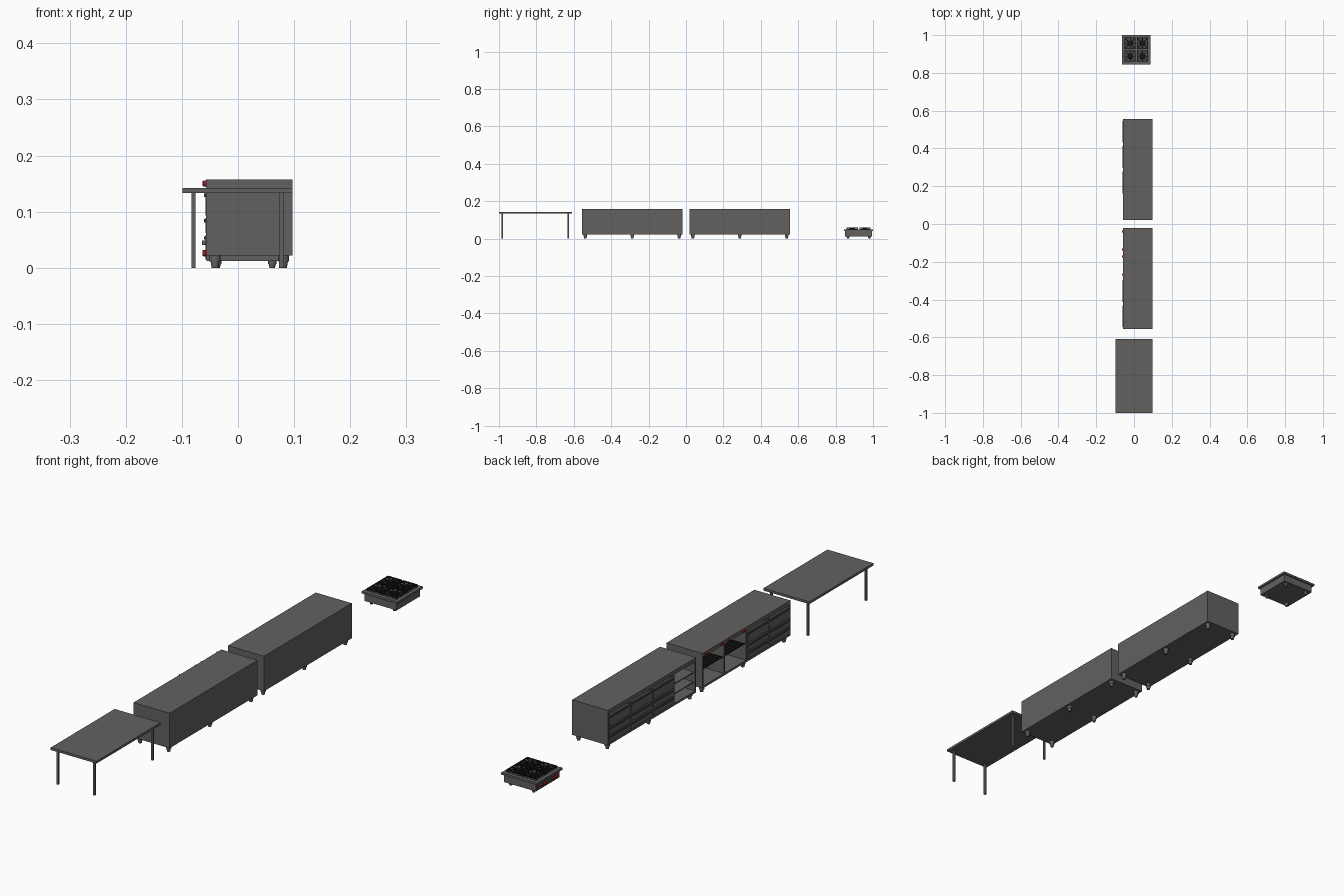
import bpy, bmesh, math
from mathutils import Matrix, Vector

if "Cube" in bpy.data.objects:
    bpy.data.objects.remove(bpy.data.objects["Cube"])


def material(name, rgb):
    m = bpy.data.materials.new(name)
    m.diffuse_color = (*rgb, 1)
    m.use_nodes = True
    m.node_tree.nodes["Principled BSDF"].inputs["Base Color"].default_value = m.diffuse_color
    return m


STEEL = material("grey steel", (0.125, 0.12, 0.115))
DARK = material("dark steel", (0.065, 0.063, 0.062))
BLACK = material("black iron", (0.012, 0.012, 0.012))
RED = material("red", (0.40, 0.008, 0.015))


def finish(name, bm, mat, smooth=False):
    me = bpy.data.meshes.new(name)
    bm.to_mesh(me)
    bm.free()
    me.materials.append(mat)
    ob = bpy.data.objects.new(name, me)
    bpy.context.collection.objects.link(ob)
    if smooth:
        bpy.ops.object.select_all(action='DESELECT')
        ob.select_set(True)
        bpy.context.view_layer.objects.active = ob
        bpy.ops.object.shade_smooth_by_angle(angle=math.radians(35))
    return ob


def add_box(bm, x0, x1, y0, y1, z0, z1):
    c = Vector(((x0 + x1) / 2, (y0 + y1) / 2, (z0 + z1) / 2))
    s = Matrix.Diagonal((x1 - x0, y1 - y0, z1 - z0, 1))
    bmesh.ops.create_cube(bm, size=1, matrix=Matrix.Translation(c) @ s)


def boxes(name, mat, items):
    bm = bmesh.new()
    for b in items:
        add_box(bm, *b)
    return finish(name, bm, mat)


def cones(name, mat, items, along_x=False, seg=20):
    """Each item: centre x, y, z, bottom radius, top radius, height."""
    bm = bmesh.new()
    turn = Matrix.Rotation(-math.pi / 2, 4, 'Y') if along_x else Matrix()
    for x, y, z, r1, r2, h in items:
        bmesh.ops.create_cone(bm, cap_ends=True, segments=seg, radius1=r1, radius2=r2,
                              depth=h, matrix=Matrix.Translation((x, y, z)) @ turn)
    return finish(name, bm, mat, True)


def feet(name, xs, ys, top, r):
    items = []
    for x in xs:
        for y in ys:
            items.append((x, y, top * 0.75, r * 0.95, r, top * 0.5))
            items.append((x, y, top * 0.25, r * 0.6, r * 0.8, top * 0.5))
    cones(name, STEEL, items)


# ---- table ----
boxes("table_top", STEEL, [(-0.099, 0.097, -1.0, -0.61, 0.133, 0.142)])
boxes("table_legs", STEEL, [(x - 0.0037, x + 0.0037, y - 0.0037, y + 0.0037, 0, 0.134)
                            for x in (-0.079, 0.077) for y in (-0.983, -0.63)])

# ---- cabinets: four bays each, fronts face -x ----
FX, BX, ZB, ZT = -0.057, 0.097, 0.022, 0.157
BAY = 0.535 / 4
T = 0.004


def cabinet(name, y0):
    y1 = y0 + 4 * BAY
    parts = [(FX, BX, y0, y1, ZT - 0.015, ZT), (FX, BX, y0, y1, ZB, ZB + 0.008),
             (BX - T, BX, y0, y1, ZB, ZT)]
    for i in range(5):
        w = 0.006 if i in (0, 4) else 0.003
        yc = y0 + i * BAY
        a = max(y0, yc - w)
        parts.append((FX, BX, a, min(y1, yc + w), ZB, ZT))
    boxes(name + "_body", STEEL, parts)
    feet(name + "_feet", (-0.041, 0.081), (y0 + 0.017, (y0 + y1) / 2, y1 - 0.017), 0.023, 0.010)


def drawers(name, y0):
    a, b = y0 + 0.006, y0 + BAY - 0.006
    rows = [(0.032, 0.058), (0.062, 0.089), (0.093, 0.134)]
    boxes(name + "_fronts", STEEL, [(FX - 0.001, FX + 0.006, a, b, z0, z1) for z0, z1 in rows])
    # long lip handles along the upper edge of each front
    boxes(name + "_handles", DARK, [(FX - 0.004, FX, a + 0.003, b - 0.003, z1 - 0.008, z1 - 0.002)
                                    for z0, z1 in rows])


def shelf_bay(name, y0):
    a, b = y0 + 0.003, y0 + BAY - 0.003
    boxes(name + "_shelves", STEEL, [(FX + 0.006, BX - T, a, b, z, z + 0.004) for z in (0.06, 0.098)])


def oven_bay(name, y0):
    a, b = y0 + 0.003, y0 + BAY - 0.003
    # wire rack inside the open oven
    bars = [(FX + 0.005, BX - T, a + (b - a) * k / 11 - 0.0015, a + (b - a) * k / 11 + 0.0015,
             0.094, 0.098) for k in range(1, 11)]
    bars += [(x, x + 0.004, a, b, 0.091, 0.095) for x in (FX + 0.005, 0.018, BX - T - 0.004)]
    boxes(name + "_rack", BLACK, bars)
    # control knobs on the top rail
    for tag, yk in (("left", b - 0.016), ("right", a + 0.016)):
        cones(f"{name}_{tag}_knob", RED, [(FX - 0.0025, yk, 0.150, 0.0058, 0.0050, 0.006)], True)
        boxes(f"{name}_{tag}_knob_grip", RED,
              [(FX - 0.0065, FX - 0.005, yk - 0.0014, yk + 0.0014, 0.1455, 0.1545)])


A, B = -0.555, 0.02
cabinet("oven_cabinet", A)
cabinet("drawer_cabinet", B)
for i in range(2):
    drawers(f"oven_cabinet_drawers_{i + 1}", A + i * BAY)
    oven_bay(f"oven_{i + 1}", A + (i + 2) * BAY)
shelf_bay("drawer_cabinet_open_bay", B)
for i in range(1, 4):
    drawers(f"drawer_cabinet_drawers_{i}", B + i * BAY)

# ---- four-burner stove top ----
boxes("stove_body", STEEL, [(-0.056, 0.081, 0.851, 0.994, 0.012, 0.042)])
boxes("stove_top_plate", STEEL, [(-0.064, 0.088, 0.845, 1.0, 0.041, 0.049)])
feet("stove_feet", (-0.037, 0.061), (0.866, 0.980), 0.013, 0.008)
for i, (cx, cy) in enumerate([(x, y) for x in (-0.021, 0.045) for y in (0.889, 0.957)], 1):
    h = 0.030
    boxes(f"burner_pan_{i}", DARK, [(cx - h, cx + h, cy - h, cy + h, 0.048, 0.0500)])
    cones(f"burner_{i}", BLACK, [(cx, cy, 0.0515, 0.015, 0.014, 0.004),
                                 (cx, cy, 0.0545, 0.010, 0.009, 0.003)])
    # grate: square frame, fingers and posts
    w, z0, z1 = 0.0014, 0.055, 0.059
    bars = []
    for s in (-1, 1):
        e = s * (h - w)
        bars += [(cx - h, cx + h, cy + e - w, cy + e + w, z0, z1),
                 (cx + e - w, cx + e + w, cy - h, cy + h, z0, z1)]
        lo, hi = sorted((s * 0.007, s * h))
        bars += [(cx + lo, cx + hi, cy - w, cy + w, z0, z1),
                 (cx - w, cx + w, cy + lo, cy + hi, z0, z1)]
        bars += [(cx + e - w, cx + e + w, cy + t * (h - w) - w, cy + t * (h - w) + w, 0.049, z0)
                 for t in (-1, 1)]
    bm = bmesh.new()
    for b in bars:
        add_box(bm, *b)
    for k in range(4):
        m = (Matrix.Translation((cx, cy, 0.057)) @ Matrix.Rotation(math.pi / 4 + k * math.pi / 2, 4, 'Z')
             @ Matrix.Translation((0.026, 0, 0)) @ Matrix.Diagonal((0.027, 0.0028, 0.0036, 1)))
        bmesh.ops.create_cube(bm, size=1, matrix=m)
    finish(f"grate_{i}", bm, BLACK)

# stove knobs on the front panel
boxes("stove_control_panel", DARK, [(-0.058, -0.055, 0.858, 0.987, 0.015, 0.038)])
for i, y in enumerate((0.874, 0.892, 0.943, 0.961), 1):
    cones(f"stove_knob_{i}", RED, [(-0.0605, y, 0.026, 0.0062, 0.0052, 0.006)], True)
